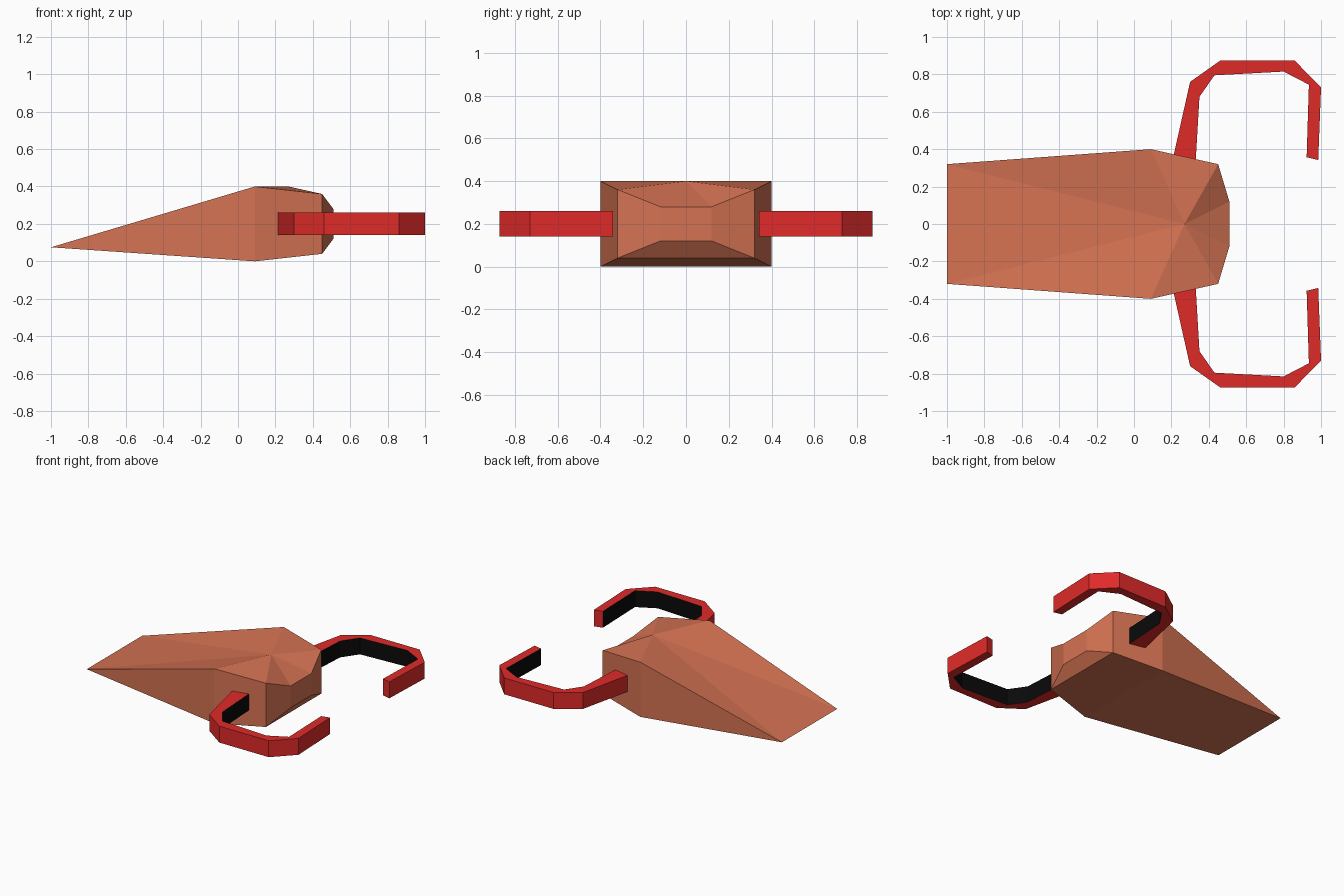
import bpy, bmesh

if "Cube" in bpy.data.objects:
    bpy.data.objects.remove(bpy.data.objects["Cube"])


def material(name, rgb):
    m = bpy.data.materials.new(name)
    m.diffuse_color = (*rgb, 1)
    m.use_nodes = True
    m.node_tree.nodes["Principled BSDF"].inputs["Base Color"].default_value = m.diffuse_color
    return m


def finish(name, bm, mats):
    bmesh.ops.recalc_face_normals(bm, faces=bm.faces)
    me = bpy.data.meshes.new(name)
    bm.to_mesh(me)
    bm.free()
    for m in mats:
        me.materials.append(m)
    ob = bpy.data.objects.new(name, me)
    bpy.context.collection.objects.link(ob)
    return ob


orange = material("orange", (0.66, 0.17, 0.085))
red = material("red", (0.74, 0.024, 0.022))
black = material("black", (0.003, 0.003, 0.003))

# Body: knife-edge tail, then rectangular sections (x, half width, low z, high z)
bm = bmesh.new()
tail = [bm.verts.new((-1, s * 0.32, 0.075)) for s in (-1, 1)]
rings = []
for x, w, lo, hi in [(0.09, 0.40, 0, 0.40), (0.45, 0.32, 0.04, 0.36), (0.51, 0.12, 0.12, 0.28)]:
    rings.append([bm.verts.new(p) for p in
                  ((x, -w, lo), (x, w, lo), (x, w, hi), (x, -w, hi))])
a, b, c = rings
bm.faces.new((tail[0], tail[1], a[1], a[0]))
bm.faces.new((tail[0], a[0], a[3]))
bm.faces.new((tail[1], a[2], a[1]))
for r, s in ((a, b), (b, c)):
    for i in (0, 1, 3):                      # bottom and both sides
        j = (i + 1) % 4
        bm.faces.new((r[i], r[j], s[j], s[i]))
bm.faces.new(c)
# Top is a fan around a single peak
peak = bm.verts.new((0.27, 0, 0.40))
rim = [tail[0], a[3], b[3], c[3], c[2], b[2], a[2], tail[1]]
for i, v in enumerate(rim):
    bm.faces.new((peak, v, rim[(i + 1) % len(rim)]))
finish("body", bm, [orange])

# Hooked arms: outer and inner outlines in plan, black on the inner side
outer = [(0.207, 0.345), (0.30, 0.76), (0.46, 0.873), (0.86, 0.873), (1.0, 0.73), (0.985, 0.342)]
inner = [(0.33, 0.34), (0.35, 0.68), (0.43, 0.795), (0.80, 0.815), (0.935, 0.745), (0.923, 0.357)]


def arm(name, side):
    bm = bmesh.new()
    secs = []
    for (ox, oy), (ix, iy) in zip(outer, inner):
        secs.append([bm.verts.new(p) for p in (
            (ox, side * oy, 0.14), (ox, side * oy, 0.26),
            (ix, side * iy, 0.26), (ix, side * iy, 0.14))])
    for r, s in zip(secs, secs[1:]):
        for i in range(4):
            j = (i + 1) % 4
            f = bm.faces.new((r[i], r[j], s[j], s[i]))
            f.material_index = 1 if i == 2 else 0
    bm.faces.new(secs[0])
    bm.faces.new(secs[-1])
    finish(name, bm, [red, black])


arm("left_arm", 1)
arm("right_arm", -1)
